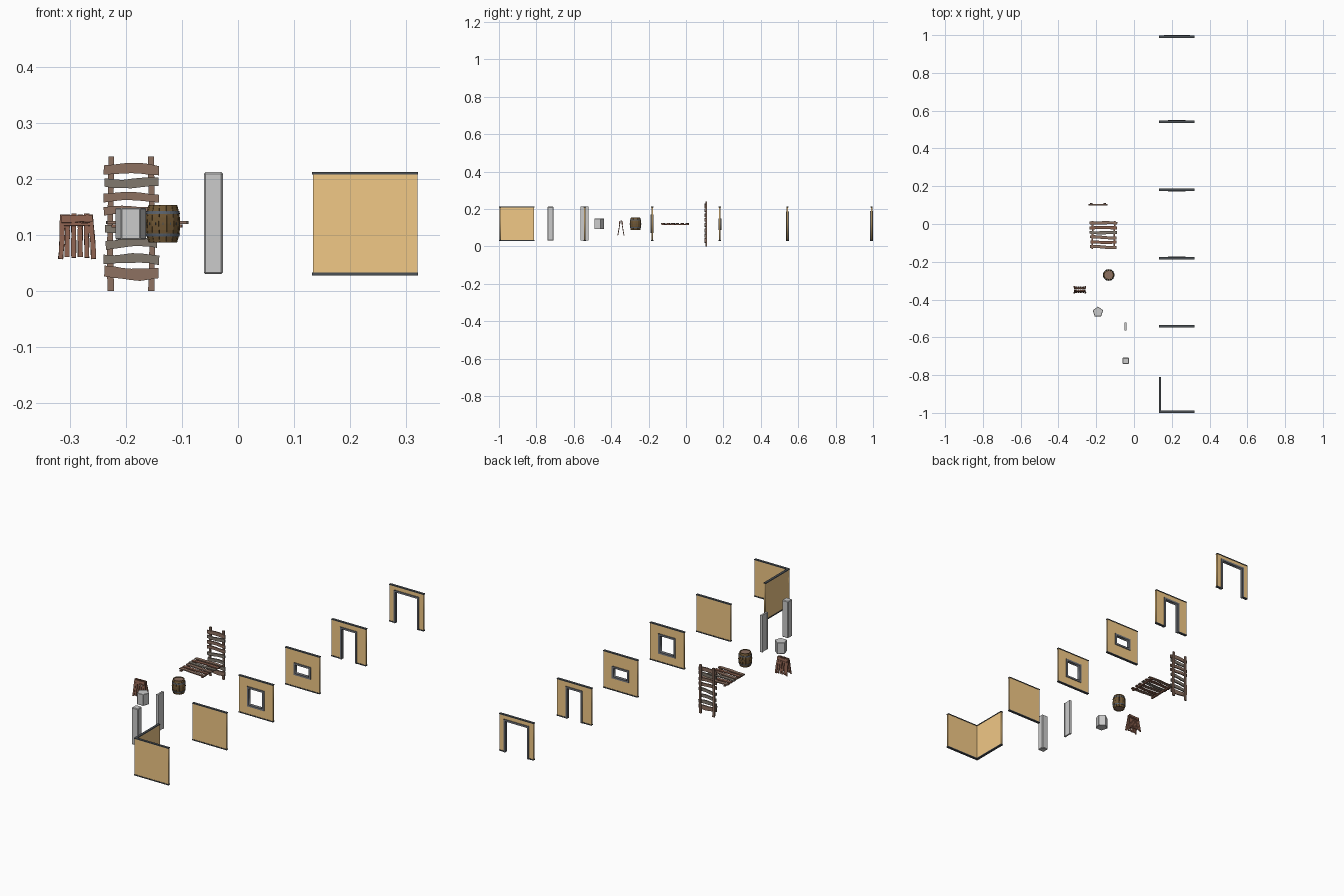
import bpy, bmesh, math, random
from mathutils import Matrix

if "Cube" in bpy.data.objects:
    bpy.data.objects.remove(bpy.data.objects["Cube"])
random.seed(4)

def mat(name, c):
    m = bpy.data.materials.new(name)
    m.diffuse_color = (*c, 1)
    m.use_nodes = True
    m.node_tree.nodes["Principled BSDF"].inputs["Base Color"].default_value = m.diffuse_color
    return m

TAN = mat("plaster", (0.88, 0.58, 0.24))
DARK = mat("trim_dark", (0.07, 0.08, 0.09))
FRAME = mat("frame_grey", (0.17, 0.18, 0.20))
BROWN = mat("wood_brown", (0.27, 0.165, 0.12))
ASH = mat("wood_ash", (0.22, 0.19, 0.155))
RED = mat("wood_red", (0.25, 0.115, 0.075))
STAVE = mat("stave_wood", (0.16, 0.095, 0.035))
IRON = mat("iron", (0.10, 0.12, 0.15))

def link(name, me, m=None, M=Matrix()):
    o = bpy.data.objects.new(name, me)
    bpy.context.collection.objects.link(o)
    me.transform(M)
    if m:
        me.materials.clear()
        me.materials.append(m)
    return o

def from_bm(name, bm, m=None, M=Matrix()):
    bmesh.ops.recalc_face_normals(bm, faces=bm.faces[:])
    me = bpy.data.meshes.new(name)
    bm.to_mesh(me)
    bm.free()
    return link(name, me, m, M)

def box(name, lo, hi, m=None, M=Matrix(), bevel=0):
    bm = bmesh.new()
    bmesh.ops.create_cube(bm, size=1)
    for v in bm.verts:
        v.co = [lo[i] + (v.co[i] + .5) * (hi[i] - lo[i]) for i in range(3)]
    if bevel:
        bmesh.ops.bevel(bm, geom=bm.edges[:], offset=bevel, segments=1, affect='EDGES')
    return from_bm(name, bm, m, M)

def slab(name, loops, thick, m, M):
    """Upright panel: filled 2D outline (x, z) with optional hole, given thickness in y."""
    cu = bpy.data.curves.new(name, 'CURVE')
    cu.dimensions, cu.fill_mode, cu.extrude = '2D', 'BOTH', thick / 2
    for pts in loops:
        s = cu.splines.new('POLY')
        s.points.add(len(pts) - 1)
        for p, (x, z) in zip(s.points, pts):
            p.co = (x, z, 0, 1)
        s.use_cyclic_u = True
    tmp = bpy.data.objects.new("tmp", cu)
    bpy.context.collection.objects.link(tmp)
    bpy.context.view_layer.update()
    me = bpy.data.meshes.new_from_object(tmp.evaluated_get(bpy.context.evaluated_depsgraph_get()))
    bpy.data.objects.remove(tmp)
    return link(name, me, m, M @ Matrix.Rotation(math.pi / 2, 4, 'X'))

def rect(w, z0, z1):
    return [(-w, z0), (w, z0), (w, z1), (-w, z1)]

W, Z0, Z1, T = 0.093, 0.03, 0.211, 0.008

def wall(name, M, hole=None, door=False):
    """Wall panel with trims; hole = (half width, z bottom, z top) outside the frame."""
    spans = [(-W, W)]
    if not hole:
        loops = [rect(W, Z0, Z1)]
    else:
        w, a, b = hole
        f = 0.009
        if door:
            loops = [[(-W, Z0), (-w, Z0), (-w, b), (w, b), (w, Z0), (W, Z0), (W, Z1), (-W, Z1)]]
            ring = [[(-w, Z0 - .002), (f - w, Z0 - .002), (f - w, b - f), (w - f, b - f),
                     (w - f, Z0 - .002), (w, Z0 - .002), (w, b), (-w, b)]]
            spans = [(-W, -w), (w, W)]
        else:
            loops = [rect(W, Z0, Z1), rect(w, a, b)]
            ring = [rect(w, a, b), rect(w - f, a + f, b - f)]
        slab(name + "_frame", ring, 0.016, FRAME, M)
    slab(name + "_panel", loops, T, TAN, M)
    box(name + "_top_trim", (-W - .001, -.006, Z1 - .003), (W + .001, .006, Z1 + .001), DARK, M)
    for a, b in spans:
        box(name + "_base_trim", (a - .001, -.006, Z0 - .002), (b + .001, .006, Z0 + .003), DARK, M)

# row of wall modules
X = 0.227
at = lambda y: Matrix.Translation((X, y, 0))
wall("wide_doorway_wall", at(.992), (.069, Z0, .19), True)
wall("doorway_wall", at(.542), (.046, Z0, .186), True)
wall("small_window_wall", at(.181), (.046, .088, .148))
wall("large_window_wall", at(-.181), (.046, .071, .169))
wall("plain_wall", at(-.541))
wall("corner_front_wall", at(-.994))
wall("corner_side_wall", Matrix.Translation((.138, -.905, 0)) @ Matrix.Rotation(math.pi / 2, 4, 'Z'))

# stone pillar, thin post and pentagonal block
box("square_pillar", (-.061, -.741, .03), (-.027, -.708, .212), bevel=.003)
box("flat_post_web", (-.049, -.565, .03), (-.041, -.522, .212))
for y in (-.565, -.527):
    box("flat_post_edge", (-.051, y, .03), (-.039, y + .005, .212))
bm = bmesh.new()
rings = [[bm.verts.new((.029 * math.cos(math.pi * (.5 + .4 * i)),
                        .029 * math.sin(math.pi * (.5 + .4 * i)), z)) for i in range(5)]
         for z in (-.028, .028)]
for r in rings:
    bm.faces.new(r)
for i in range(5):
    bm.faces.new((rings[0][i - 1], rings[0][i], rings[1][i], rings[1][i - 1]))
bmesh.ops.recalc_face_normals(bm, faces=bm.faces[:])
bmesh.ops.bevel(bm, geom=bm.edges[:], offset=.0015, segments=1, affect='EDGES')
from_bm("pentagon_block", bm, None, Matrix.Translation((-.191, -.466, .12)))

def plank(name, c, length, width, thick, m, M=Matrix(), bow=.002, angle=0):
    """Warped board: long in x, wide in z, thin in y."""
    bm, n, prev = bmesh.new(), 6, None
    ph = random.uniform(0, 6.3)
    for i in range(n + 1):
        t = i / n
        off = bow * math.sin(t * 5 + ph)
        h = width / 2 * random.uniform(.88, 1.08)
        q = [bm.verts.new(((t - .5) * length, y * thick / 2, off + z * h))
             for y, z in ((-1, -1), (1, -1), (1, 1), (-1, 1))]
        if prev:
            for k in range(4):
                bm.faces.new((prev[k], prev[k - 1], q[k - 1], q[k]))
        if i in (0, n):
            bm.faces.new(q)
        prev = q
    R = Matrix.Rotation(angle, 4, 'Y')
    return from_bm(name, bm, m, M @ Matrix.Translation(c) @ R)

# ladder
UP = math.pi / 2
for x in (-.227, -.154):
    plank("ladder_rail", (x, .108, .12), .24, .011, .007, BROWN, bow=.001, angle=UP)
for z, w, m in ((.217, .018, BROWN), (.193, .016, ASH), (.167, .015, BROWN),
                (.143, .015, BROWN), (.114, .015, ASH), (.085, .016, ASH),
                (.057, .016, ASH), (.032, .021, BROWN)):
    plank("ladder_rung", (-.19, .102, z), random.uniform(.091, .1), w, .006, m,
          bow=.0025, angle=random.uniform(-.04, .04))

# plank walkway lying flat
FLAT = Matrix.Translation((-.162, -.058, .121)) @ Matrix.Rotation(-math.pi / 2, 4, 'X')
for x in (-.058, .058):
    plank("walkway_rail", (x, .005, 0), .148, .009, .006, RED, FLAT, .001, UP)
for i in range(6):
    plank("walkway_board", (0, -.001, (i - 2.5) * .0255), random.uniform(.138, .147), .016, .005,
          (BROWN, RED, BROWN, ASH, RED, BROWN)[i], FLAT, .002, random.uniform(-.03, .03))

# folding board: two leaning plank panels
for s in (-1, 1):
    M = (Matrix.Translation((-.287, -.348 + s * .003, .137))
         @ Matrix.Rotation(s * .17, 4, 'X'))
    plank("board_top_rail", (0, s * .003, -.009), .056, .013, .004, RED, M, .0006)
    plank("board_cross_rail", (0, s * .003, -.019), .046, .005, .003, RED, M, .0004)
    for x in (-.027, .027):
        plank("board_leg", (x, 0, -.041), .08, .009, .004, RED, M, .0008,
              UP + (.06 if x < 0 else -.06))
    for i in range(4):
        plank("board_slat", ((i - 1.5) * .0115, 0, -.039), .077 + .003 * (i % 2), .0088, .003,
              RED, M, .0004, UP)

# barrel: ring of bulged staves, lids, hoops and nails
B = Matrix.Translation((-.134, -.27, .12))
H = .0335
bulge = lambda z: .031 - .0055 * (z / H) ** 2
N = 14
for i in range(N):
    bm, prev = bmesh.new(), None
    a0, a1 = (2 * math.pi * (i + e) / N for e in (.03, .97))
    for k in range(7):
        z = H * (k / 3 - 1)
        r = bulge(z)
        q = [bm.verts.new((R * math.cos(a), R * math.sin(a), z))
             for R, a in ((r, a0), (r, a1), (r - .004, a1), (r - .004, a0))]
        if prev:
            for j in range(4):
                bm.faces.new((prev[j], prev[j - 1], q[j - 1], q[j]))
        if k in (0, 6):
            bm.faces.new(q)
        prev = q
    from_bm("barrel_stave", bm, STAVE, B)
for z in (-H + .005, H - .005):
    bm = bmesh.new()
    bmesh.ops.create_cone(bm, cap_ends=True, segments=28, radius1=.023, radius2=.023, depth=.004)
    from_bm("barrel_lid", bm, BROWN, B @ Matrix.Translation((0, 0, z)))
for z in (-.02, .02):
    bm, rings = bmesh.new(), []
    for dr, dz in ((-.001, -.0025), (.001, -.0025), (.001, .0025), (-.001, .0025)):
        r = bulge(z + dz) + dr
        rings.append([bm.verts.new((r * math.cos(2 * math.pi * k / 28),
                                    r * math.sin(2 * math.pi * k / 28), z + dz)) for k in range(28)])
    for j in range(4):
        for k in range(28):
            bm.faces.new((rings[j][k], rings[j][k - 1], rings[j - 1][k - 1], rings[j - 1][k]))
    from_bm("barrel_hoop", bm, IRON, B)
for i in range(N):
    M = B @ Matrix.Rotation(2 * math.pi * (i + .5) / N, 4, 'Z')
    box("barrel_nail", (.0295, -.0008, -.002), (.0314, .0008, .002), DARK, M)
